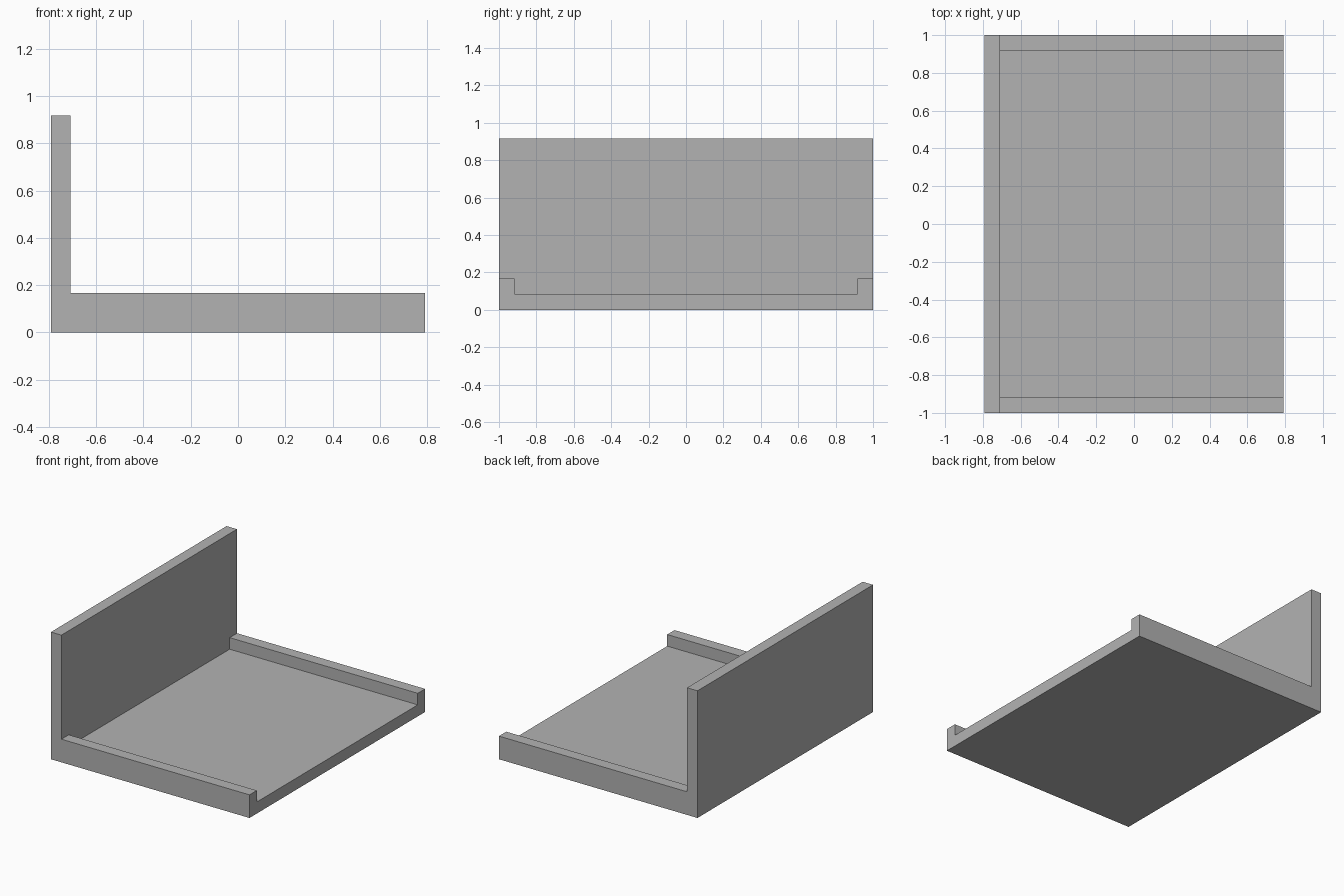
import bpy
import bmesh

default_cube = bpy.data.objects.get("Cube")
if default_cube:
    bpy.data.objects.remove(default_cube, do_unlink=True)

# Overall sizes
U = 1 / 12                      # panel thickness
HALF_X, HALF_Y = 9.5 * U, 1.0
WALL_TOP, RAIL_TOP = 11 * U, 2 * U
WALL_INNER = -HALF_X + U

grey = bpy.data.materials.new("plain_grey")
grey.use_nodes = True
colour = (0.448, 0.448, 0.448, 1)
grey.diffuse_color = colour
grey.node_tree.nodes["Principled BSDF"].inputs["Base Color"].default_value = colour


def extrude_profile(name, profile, x_start, x_end, keep_start=True):
    """Extrude a (y, z) outline along x into a flat-shaded object."""
    bm = bmesh.new()
    start = bm.faces.new([bm.verts.new((x_start, y, z)) for y, z in profile])
    result = bmesh.ops.extrude_face_region(bm, geom=[start], use_keep_orig=True)
    moved = [v for v in result["geom"] if isinstance(v, bmesh.types.BMVert)]
    bmesh.ops.translate(bm, verts=moved, vec=(x_end - x_start, 0, 0))
    bmesh.ops.recalc_face_normals(bm, faces=bm.faces)
    if not keep_start:
        bmesh.ops.delete(bm, geom=[start], context="FACES_ONLY")
    mesh = bpy.data.meshes.new(name)
    bm.to_mesh(mesh)
    bm.free()
    mesh.materials.append(grey)
    obj = bpy.data.objects.new(name, mesh)
    bpy.context.collection.objects.link(obj)
    return obj


# Floor with a raised rail along each side, open where it meets the wall
half = [(HALF_Y, 0), (HALF_Y, RAIL_TOP), (HALF_Y - U, RAIL_TOP), (HALF_Y - U, U)]
tray = half + [(-y, z) for y, z in reversed(half)]
extrude_profile("floor_with_side_rails", tray, WALL_INNER, HALF_X, keep_start=False)

# Tall upright panel at one end
wall = [(HALF_Y, 0), (HALF_Y, WALL_TOP), (-HALF_Y, WALL_TOP), (-HALF_Y, 0)]
extrude_profile("upright_wall", wall, -HALF_X, WALL_INNER)
